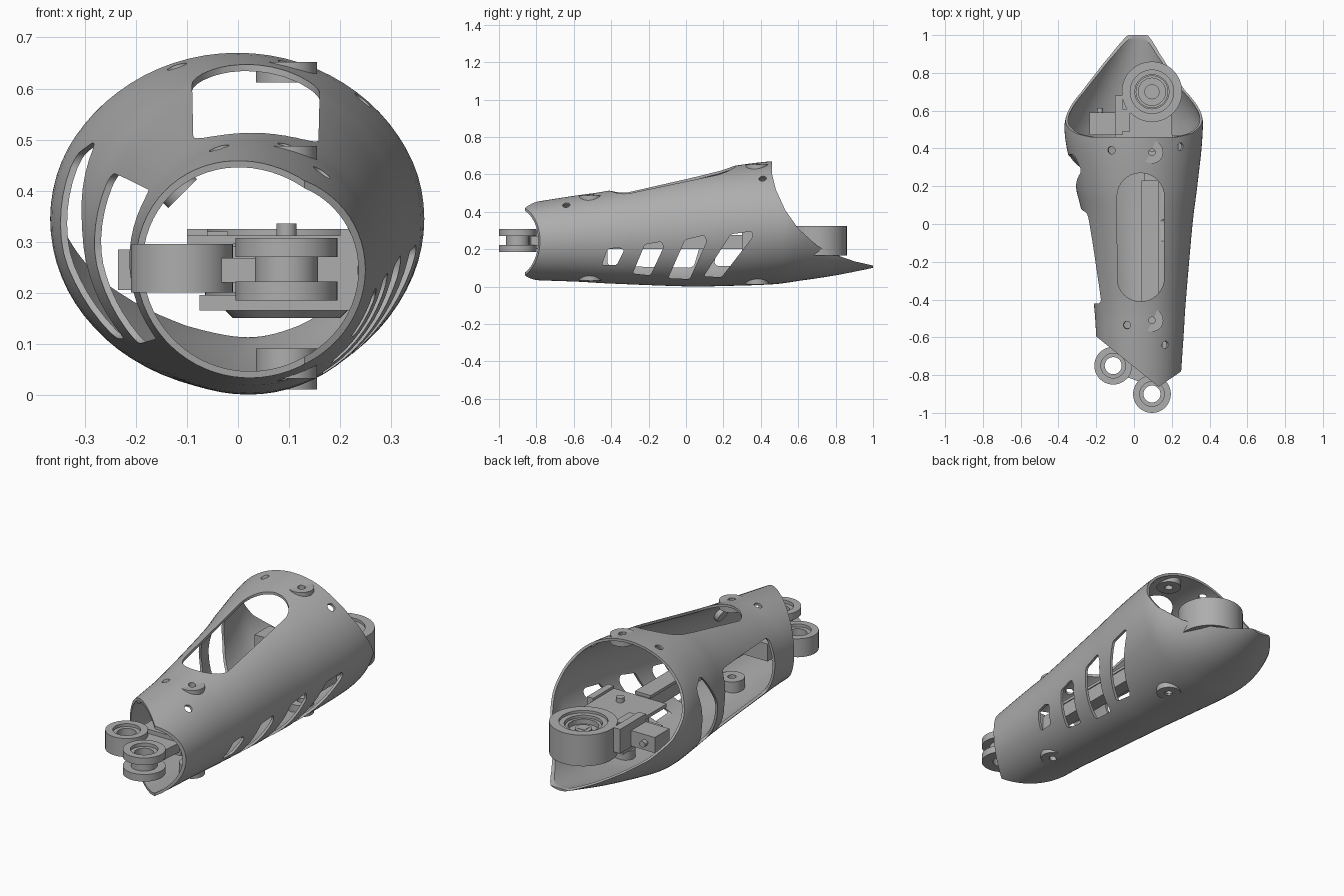
import bpy, bmesh, math
from mathutils import Vector, Matrix

if "Cube" in bpy.data.objects:
    bpy.data.objects.remove(bpy.data.objects["Cube"], do_unlink=True)

grey = bpy.data.materials.new("matte grey")
grey.use_nodes = True
grey.diffuse_color = (0.42, 0.42, 0.42, 1)
grey.node_tree.nodes["Principled BSDF"].inputs["Base Color"].default_value = (0.42, 0.42, 0.42, 1)


def finish(name, bm, smooth=True):
    bmesh.ops.remove_doubles(bm, verts=bm.verts, dist=1e-5)
    bmesh.ops.recalc_face_normals(bm, faces=bm.faces)
    mesh = bpy.data.meshes.new(name)
    bm.to_mesh(mesh)
    bm.free()
    mesh.materials.append(grey)
    ob = bpy.data.objects.new(name, mesh)
    bpy.context.collection.objects.link(ob)
    if smooth:
        shade(ob)
    return ob


def shade(ob):
    bpy.ops.object.select_all(action='DESELECT')
    ob.select_set(True)
    bpy.context.view_layer.objects.active = ob
    bpy.ops.object.shade_smooth_by_angle(angle=math.radians(30))


def prism(name, points, axis, lo, hi, rounding=0, smooth=False):
    """Outline extruded along an axis; 'x' outlines are (y, z), 'z' outlines are (x, y)."""
    bm = bmesh.new()
    place = (lambda a, b: (lo, a, b)) if axis == 'x' else (lambda a, b: (a, b, lo))
    face = bm.faces.new([bm.verts.new(place(a, b)) for a, b in points])
    if rounding:
        bmesh.ops.bevel(bm, geom=list(bm.verts), offset=rounding, segments=5,
                        profile=0.5, affect='VERTICES')
    bm.faces.ensure_lookup_table()
    face = max(bm.faces, key=lambda f: f.calc_area())
    grown = bmesh.ops.extrude_face_region(bm, geom=[face], use_keep_orig=True)
    shift = Vector((hi - lo, 0, 0)) if axis == 'x' else Vector((0, 0, hi - lo))
    bmesh.ops.translate(bm, vec=shift,
                        verts=[g for g in grown["geom"] if isinstance(g, bmesh.types.BMVert)])
    return finish(name, bm, smooth)


def box(name, x0, x1, y0, y1, z0, z1):
    return prism(name, [(x0, y0), (x1, y0), (x1, y1), (x0, y1)], 'z', z0, z1)


def lathe(name, x, y, profile, closed=True):
    bm = bmesh.new()
    vs = [bm.verts.new((x + r, y, z)) for r, z in profile]
    for a, b in zip(vs, vs[1:] + vs[:1] if closed else vs[1:]):
        bm.edges.new((a, b))
    bmesh.ops.spin(bm, geom=bm.verts[:] + bm.edges[:], cent=(x, y, 0), axis=(0, 0, 1),
                   angle=math.tau, steps=48)
    return finish(name, bm)


def rod(name, centre, direction, radius, length):
    bm = bmesh.new()
    turn = Vector(direction).to_track_quat('Z', 'Y').to_matrix().to_4x4()
    bmesh.ops.create_cone(bm, cap_ends=True, segments=24, radius1=radius, radius2=radius,
                          depth=length, matrix=Matrix.Translation(centre) @ turn)
    return finish(name, bm)


# Shell stations: y, left edge, right edge, bottom, top
stations = [Vector(s) for s in (
    (-.95, -.186, .238, .038, .430), (-.6, -.2, .262, .027, .485),
    (-.4, -.215, .275, .016, .515), (0, -.265, .31, .001, .598),
    (.2, -.31, .335, .003, .637), (.46, -.365, .362, .012, .67),
    (.6, -.35, .352, .03, .66), (.8, -.25, .25, .06, .61), (1, -.15, .19, .1, .6))]


def spline(t):
    i = min(int(t), len(stations) - 2)
    u = t - i
    p0, p1, p2, p3 = (stations[min(max(i + k, 0), len(stations) - 1)] for k in (-1, 0, 1, 2))
    return 0.5 * (2 * p1 + (p2 - p0) * u + (2 * p0 - 5 * p1 + 4 * p2 - p3) * u ** 2
                  + (3 * p1 - p0 - 3 * p2 + p3) * u ** 3)


def wall_point(y, angle):
    t = min((k * .02 for k in range(401)), key=lambda q: abs(spline(q)[0] - y))
    _, l, r, b, top = spline(t)
    return Vector(((l + r) / 2 + (r - l) / 2 * math.cos(angle), y,
                   (b + top) / 2 + (top - b) / 2 * math.sin(angle)))


def ring(bm, s, inset, sides=72):
    y, l, r, b, t = s
    return [bm.verts.new(((l + r) / 2 + ((r - l) / 2 - inset) * math.cos(k * math.tau / sides), y,
                          (b + t) / 2 + ((t - b) / 2 - inset) * math.sin(k * math.tau / sides)))
            for k in range(sides)]


bm = bmesh.new()
samples = [spline(k / 5) for k in range(5 * (len(stations) - 1) + 1)]
loops = [ring(bm, s, 0) for s in samples] + [ring(bm, s, .013) for s in reversed(samples)]
for a, b in zip(loops, loops[1:] + loops[:1]):
    for k in range(len(a)):
        j = (k + 1) % len(a)
        bm.faces.new((a[k], a[j], b[j], b[k]))
shell = finish("forearm_shell", bm, False)

# Cutters for both ends
cutters = [
    prism("back_cutter", [(.46, .9), (.46, .6), (.48, .52), (.53, .41), (.6, .31), (.7, .22),
                          (.8, .17), (.9, .135), (1, .112), (1.2, .08), (1.2, .9)], 'x', -1, 1),
    prism("front_cutter", [(-.5, -.353), (.13, -.862), (.5, -.61), (.5, -1.2), (-.5, -1.2)],
          'z', -.5, 1)]

# Long rounded window on top
arcs = [(.035 + .125 * math.cos(math.pi * k / 16), (.145 if k <= 16 else -.285)
         + .125 * math.sin(math.pi * k / 16)) for k in range(32)]
cutters.append(prism("top_window_cutter", arcs, 'z', .36, .9))

# Slanted slots on the left side, larger openings on the right side
for outline in ([(-.45, .115), (-.42, .2), (-.36, .21), (-.33, .195), (-.37, .115)],
                [(-.285, .07), (-.22, .225), (-.13, .24), (-.12, .21), (-.19, .06)],
                [(-.095, .045), (-.005, .25), (.1, .275), (.11, .24), (.02, .04)],
                [(.095, .055), (.24, .28), (.35, .295), (.36, .27), (.19, .05)]):
    cutters.append(prism("left_slot_cutter", outline, 'x', .06, .7, .012))
for outline in ([(.15, .11), (.27, .11), (.36, .27), (.37, .47), (.28, .5), (.18, .33)],
                [(-.42, .11), (.04, .1), (.09, .27), (.06, .435), (-.42, .4)]):
    cutters.append(prism("right_opening_cutter", outline, 'x', -.7, -.06, .025))

# Screw holes, straight and radial
for y in (.38, -.51):
    cutters.append(rod("screw_hole_cutter", (.095, y, .3), (0, 0, 1), .017, 1.2))
for y, degrees in ((.41, 47), (.39, 110), (-.64, 54), (-.535, 107)):
    point = wall_point(y, math.radians(degrees))
    out = Vector((math.cos(math.radians(degrees)), 0, math.sin(math.radians(degrees))))
    cutters.append(rod("radial_hole_cutter", point, out, .02, .12))

bpy.context.view_layer.objects.active = shell
for cutter in cutters:
    cutter.hide_render = True
    cut = shell.modifiers.new(cutter.name, 'BOOLEAN')
    cut.operation, cut.solver, cut.object = 'DIFFERENCE', 'EXACT', cutter
    bpy.ops.object.modifier_apply(modifier=cut.name)
for cutter in cutters:
    bpy.data.objects.remove(cutter, do_unlink=True)
shade(shell)

# Screw bosses inside the shell
for y, low, high in ((.38, .004, .652), (-.51, .026, .487)):
    for z0, z1 in ((low + .006, low + .065), (high - .04, high)):
        lathe("screw_boss", .095, y, [(.02, z0), (.06, z0), (.06, z1), (.02, z1)])
for degrees in (26, 135):
    a = math.radians(degrees)
    out = Vector((math.cos(a), 0, math.sin(a)))
    rod("side_boss", wall_point(-.6, a) - out * .022, out, .04, .024)

# Wrist joint: plain ring, grooved spool, and link
lathe("wrist_ring", -.11, -.75, [(.045, .2), (.1, .2), (.1, .295), (.065, .295), (.065, .28), (.045, .28)])
lathe("wrist_spool", .095, -.9, [(.045, .185), (.1, .185), (.1, .222), (.062, .222), (.062, .27),
                                 (.1, .27), (.1, .307), (.065, .307), (.065, .29), (.045, .29)])
prism("wrist_link", [(-.04, -.81), (.045, -.84), (.13, -.83), (.15, -.6), (-.1, -.6), (-.08, -.66)],
      'z', .22, .268)
box("wrist_block", -.08, .15, -.68, -.55, .2, .29)

# Long bar through the forearm
box("forearm_bar", .055, .125, -.6, .32, .2, .275)
box("forearm_bar_rib", .04, .13, -.41, .23, .275, .29)

# Elbow drum with stepped recess
lathe("elbow_drum", .095, .7, [(0, .15), (.105, .15), (.12, .165), (.16, .165), (.16, .325),
                               (.115, .325), (.115, .312), (.09, .312), (.09, .275), (0, .275)], False)
lathe("elbow_bearing", .095, .7, [(.072, .27), (.086, .27), (.086, .3), (.072, .3)])
box("elbow_shaft_key", .075, .115, .68, .72, .27, .29)
rod("elbow_shaft", (.095, .7, .28), (0, 0, 1), .04, .016)

# Elbow bracket and actuator
box("elbow_top_plate", -.1, .2, .3, .6, .295, .312)
box("elbow_side_plate", .2, .235, .3, .47, .165, .325)
box("elbow_lower_plate", -.075, .2, .3, .62, .165, .195)
box("elbow_core", 0, .2, .3, .6, .195, .295)
box("elbow_rail", -.1, -.06, .47, .68, .2, .325)
box("elbow_cheek", -.06, .0, .6, .68, .2, .312)
box("connector", -.065, -.02, .49, .61, .312, .32)
box("actuator_box", -.235, -.1, .47, .59, .205, .285)
rod("actuator_pin", (-.18, .6, .245), (0, 1, 0), .016, .03)
rod("bracket_screw", (.095, .4, .32), (0, 0, 1), .02, .03)
